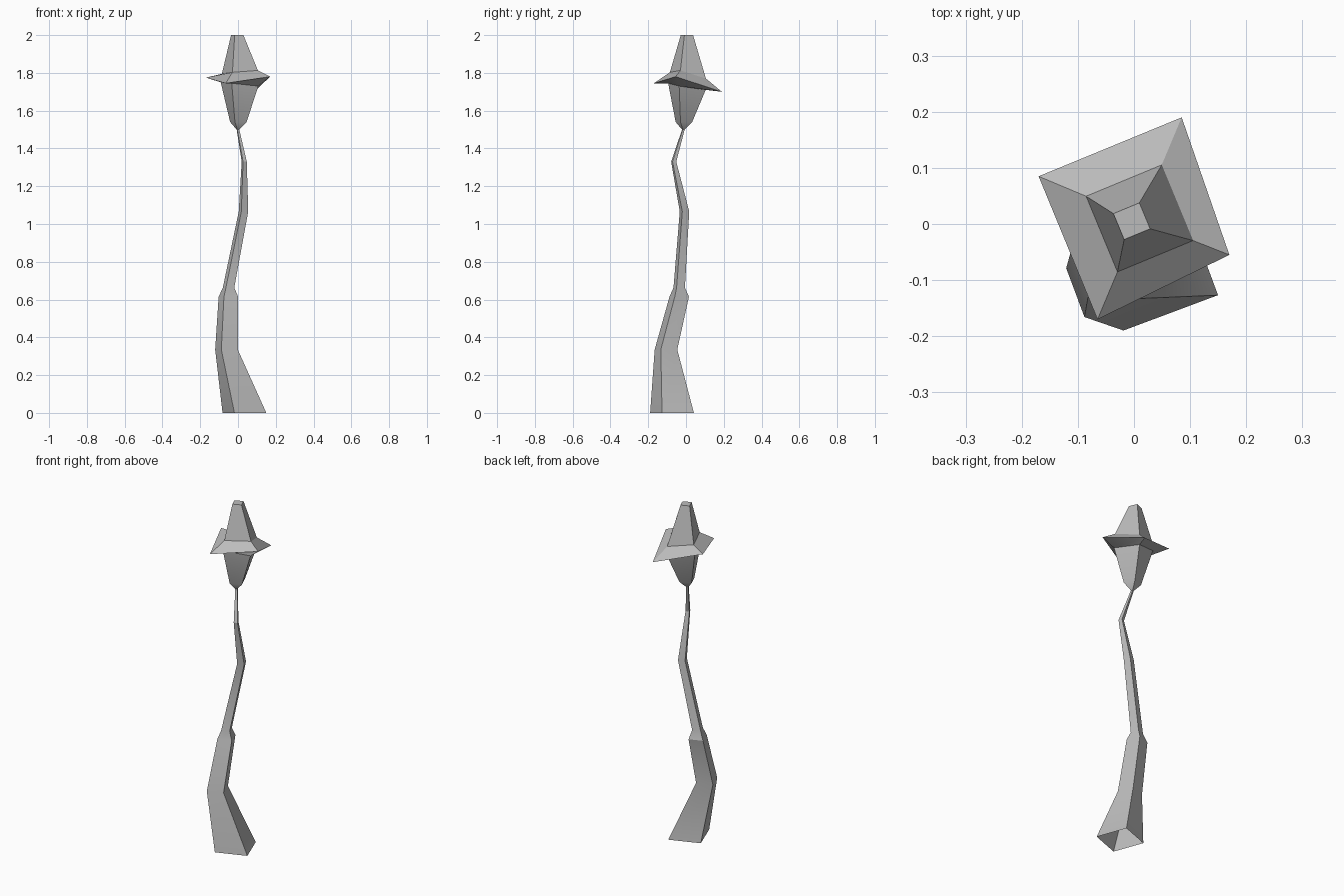
import bpy
import bmesh
from math import cos, sin, radians, sqrt

default_cube = bpy.data.objects.get("Cube")
if default_cube:
    bpy.data.objects.remove(default_cube, do_unlink=True)

# Single stone grey
grey = bpy.data.materials.new("stone grey")
grey.use_nodes = True
grey_value = (0.5, 0.5, 0.5, 1)
grey.diffuse_color = grey_value
grey.node_tree.nodes["Principled BSDF"].inputs["Base Color"].default_value = grey_value


def square_ring(x, y, z, side, turn=20.5, lifts=(0, 0, 0, 0)):
    """Four corners of a turned square, from back left counter-clockwise."""
    radius = side / sqrt(2)
    ring = []
    for corner, lift in enumerate(lifts):
        angle = radians(turn + 45 + 90 * corner)
        ring.append((x + radius * cos(angle), y + radius * sin(angle), z + lift))
    return ring


def loft(name, rings, cap_top=False):
    """Skin a stack of four-cornered rings."""
    bm = bmesh.new()
    loops = [[bm.verts.new(point) for point in ring] for ring in rings]
    for low, high in zip(loops, loops[1:]):
        for i in range(4):
            j = (i + 1) % 4
            bm.faces.new((low[i], low[j], high[j], high[i]))
    if cap_top:
        bm.faces.new(loops[-1])
    mesh = bpy.data.meshes.new(name)
    bm.to_mesh(mesh)
    bm.free()
    mesh.materials.append(grey)
    part = bpy.data.objects.new(name, mesh)
    bpy.context.collection.objects.link(part)
    bpy.ops.object.select_all(action="DESELECT")
    part.select_set(True)
    bpy.context.view_layer.objects.active = part
    bpy.ops.object.shade_smooth_by_angle(angle=radians(30))
    return part


# Shared rings where the parts meet
neck = square_ring(0, -0.014, 1.5, 0.011)
eaves = square_ring(0.008, 0.005, 1.73, 0.152, turn=22.5, lifts=(-0.02, 0.02, 0.015, 0))

# Crooked tapering post, open underneath
loft("crooked_post", [
    square_ring(0.034, -0.074, 0, 0.18),
    square_ring(-0.061, -0.106, 0.335, 0.093),
    square_ring(-0.051, -0.036, 0.615, 0.08),
    square_ring(-0.05, -0.036, 0.663, 0.047),
    square_ring(0.029, -0.008, 1.066, 0.039),
    square_ring(0.033, -0.065, 1.33, 0.021),
    neck,
])

# Lantern body flaring up from the neck
loft("lantern_body", [
    neck,
    square_ring(0.002, -0.011, 1.54, 0.067, turn=22.5),
    eaves,
])

# Bent brim and steep roof
brim = [(0.085, 0.19, 1.7), (-0.17, 0.085, 1.775),
        (-0.065, -0.17, 1.745), (0.17, -0.055, 1.78)]
loft("lantern_roof", [
    eaves,
    brim,
    square_ring(0.01, 0.01, 1.8, 0.146, turn=22.5, lifts=(-0.03, -0.005, 0.003, 0.013)),
    square_ring(-0.004, 0.005, 2, 0.05, turn=22.5),
], cap_top=True)
